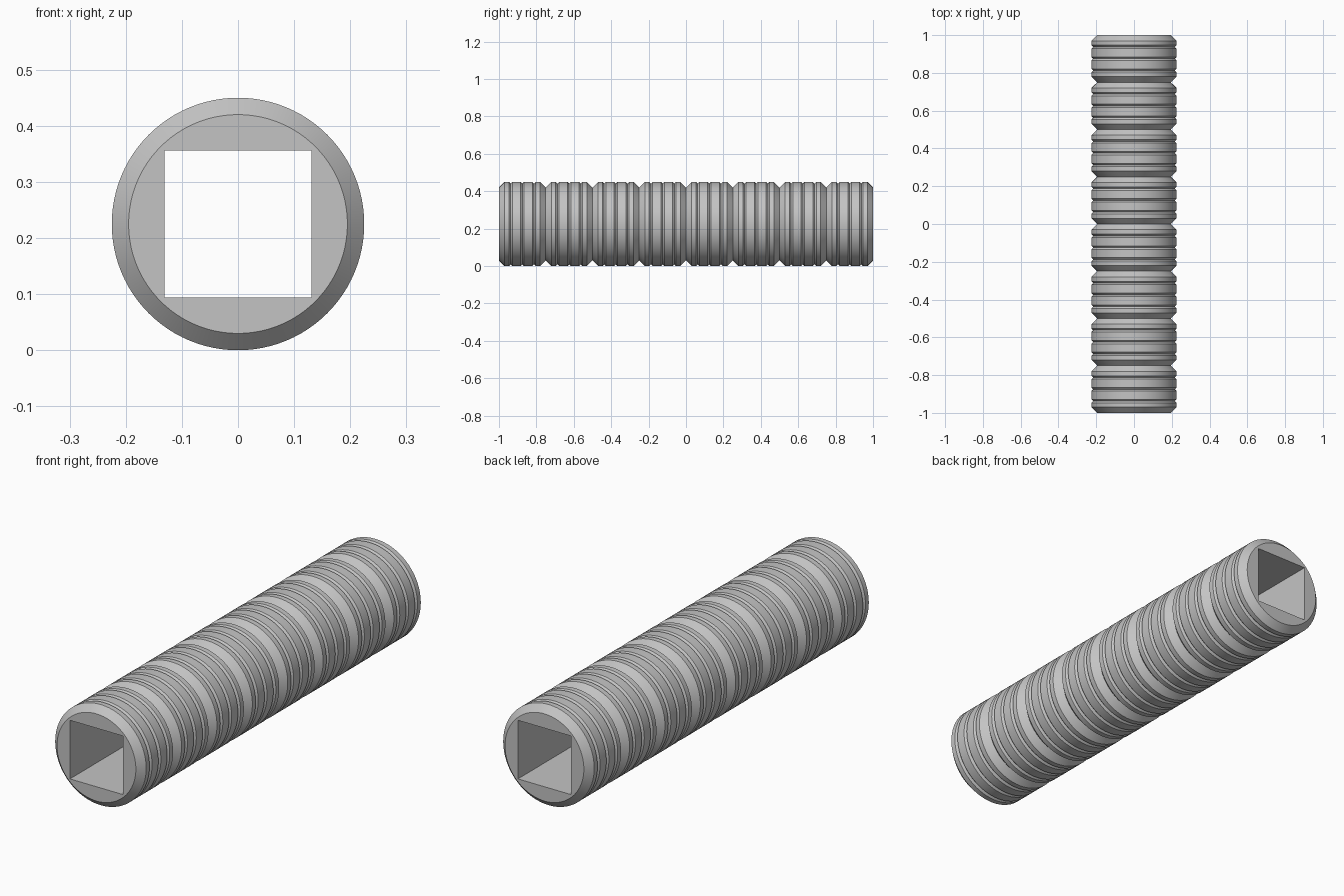
import bpy
import bmesh
import math

cube = bpy.data.objects.get("Cube")
if cube:
    bpy.data.objects.remove(cube, do_unlink=True)

SIDES = 96
RADIUS = 0.225
BORE = 0.131          # half width of the square bore
SECTIONS = 8
PITCH = 2 / SECTIONS
CHAMFER = 0.03
GROOVE = 0.009        # groove depth and half width

grey = bpy.data.materials.new("plain grey")
grey.use_nodes = True
colour = (0.55, 0.55, 0.55, 1)
grey.diffuse_color = colour
grey.node_tree.nodes["Principled BSDF"].inputs["Base Color"].default_value = colour

# Outer profile: chamfered sections, each with three fine V grooves
profile = [(-1, RADIUS - CHAMFER)]
for s in range(SECTIONS):
    start = -1 + s * PITCH
    profile.append((start + CHAMFER, RADIUS))
    for k in (1, 2, 3):
        y = start + k * PITCH / 4
        profile += [(y - GROOVE, RADIUS), (y, RADIUS - GROOVE), (y + GROOVE, RADIUS)]
    profile += [(start + PITCH - CHAMFER, RADIUS), (start + PITCH, RADIUS - CHAMFER)]

bm = bmesh.new()


def ring(y, radius, square=False):
    verts = []
    for i in range(SIDES):
        a = 2 * math.pi * i / SIDES
        c, s = math.cos(a), math.sin(a)
        r = radius / max(abs(c), abs(s)) if square else radius
        verts.append(bm.verts.new((r * c, y, RADIUS + r * s)))
    return verts


# Outer skin, far cap, square bore and near cap form one closed loop of rings
rings = [ring(y, r) for y, r in profile]
rings += [ring(1, BORE, True), ring(-1, BORE, True)]
for a, b in zip(rings, rings[1:] + rings[:1]):
    for i in range(SIDES):
        j = (i + 1) % SIDES
        bm.faces.new((a[i], a[j], b[j], b[i]))
bmesh.ops.recalc_face_normals(bm, faces=bm.faces)

mesh = bpy.data.meshes.new("grooved_tube")
bm.to_mesh(mesh)
bm.free()
mesh.materials.append(grey)
tube = bpy.data.objects.new("grooved_tube", mesh)
bpy.context.collection.objects.link(tube)

bpy.ops.object.select_all(action="DESELECT")
tube.select_set(True)
bpy.context.view_layer.objects.active = tube
bpy.ops.object.shade_smooth_by_angle(angle=math.radians(30))
